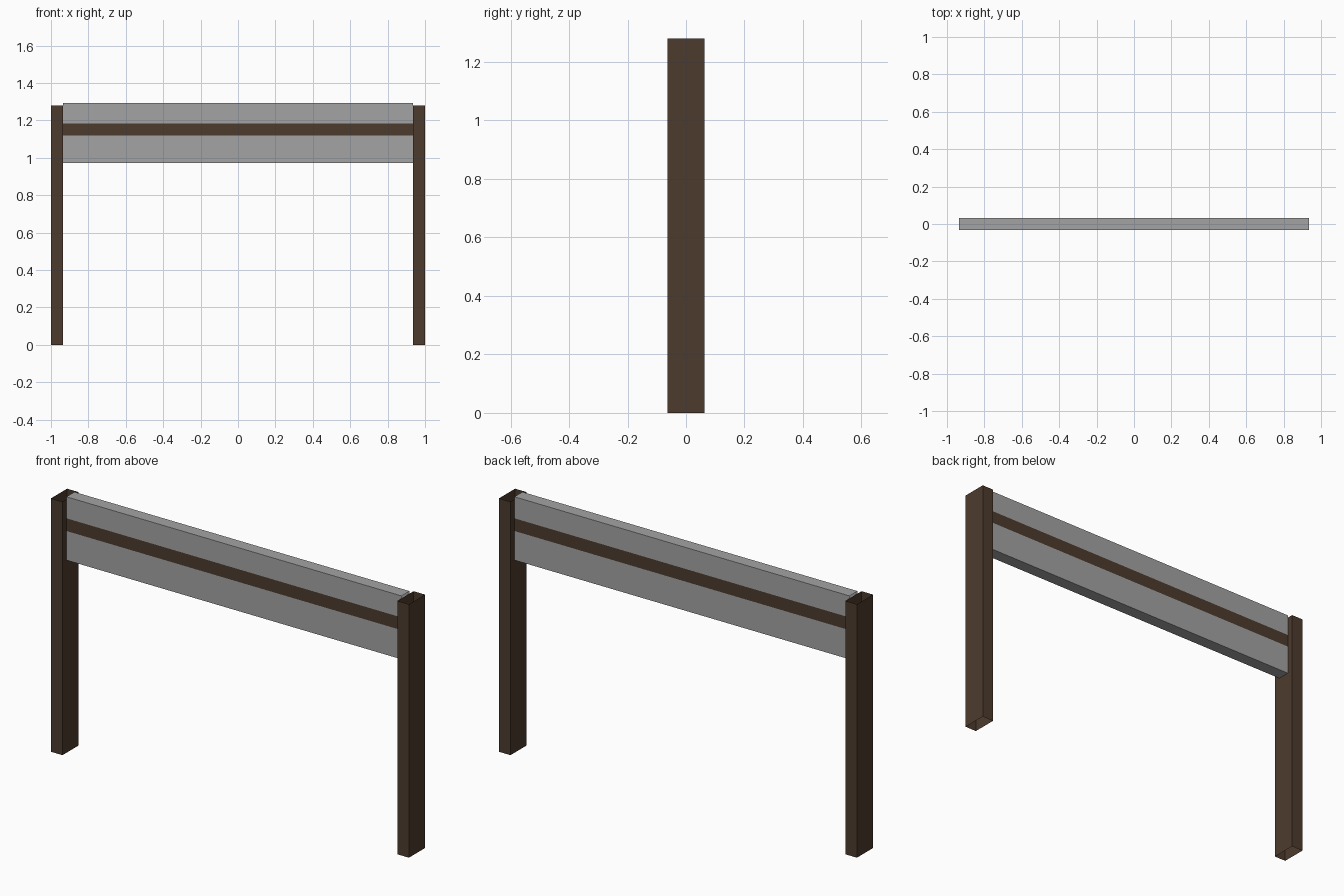
import bpy, bmesh

if "Cube" in bpy.data.objects:
    bpy.data.objects.remove(bpy.data.objects["Cube"])

U = 0.064  # basic module: thickness of a post


def material(name, rgb):
    m = bpy.data.materials.new(name)
    m.diffuse_color = (*rgb, 1.0)
    m.use_nodes = True
    m.node_tree.nodes["Principled BSDF"].inputs["Base Color"].default_value = m.diffuse_color
    return m


wood = material("dark_brown_wood", (0.074, 0.044, 0.027))
panel_grey = material("grey_panel", (0.371, 0.371, 0.371))


def box(name, lo, hi, open_axis, mats):
    """Box spanning lo..hi without the two faces across open_axis."""
    bm = bmesh.new()
    bmesh.ops.create_cube(bm, size=1)
    for v in bm.verts:
        v.co = [lo[i] if v.co[i] < 0 else hi[i] for i in range(3)]
    bm.normal_update()
    caps = [f for f in bm.faces if abs(f.normal[open_axis]) > 0.5]
    bmesh.ops.delete(bm, geom=caps, context='FACES_ONLY')
    me = bpy.data.meshes.new(name)
    bm.to_mesh(me)
    bm.free()
    for m in mats:
        me.materials.append(m)
    ob = bpy.data.objects.new(name, me)
    bpy.context.collection.objects.link(ob)
    return ob


# Posts: hollow square tubes, open at top and bottom
for name, x in (("left_post", -1.0), ("right_post", 1.0 - U)):
    box(name, (x, -U, 0), (x + U, U, 20 * U), 2, [wood])

# Cross panel between the posts, open at the ends
z0, z1 = 15.2 * U, 20.2 * U
panel = box("cross_panel", (-1 + U, -U / 2, z0), (1 - U, U / 2, z1), 0,
            [panel_grey, wood])

# Wooden stripe cut into the front and back of the panel
s0, s1 = 17.5 * U, 18.5 * U
bm = bmesh.new()
bm.from_mesh(panel.data)
for z in (s0, s1):
    bmesh.ops.bisect_plane(bm, geom=bm.verts[:] + bm.edges[:] + bm.faces[:],
                           plane_co=(0, 0, z), plane_no=(0, 0, 1))
for f in bm.faces:
    f.material_index = int(s0 < f.calc_center_median().z < s1)
bm.to_mesh(panel.data)
bm.free()
